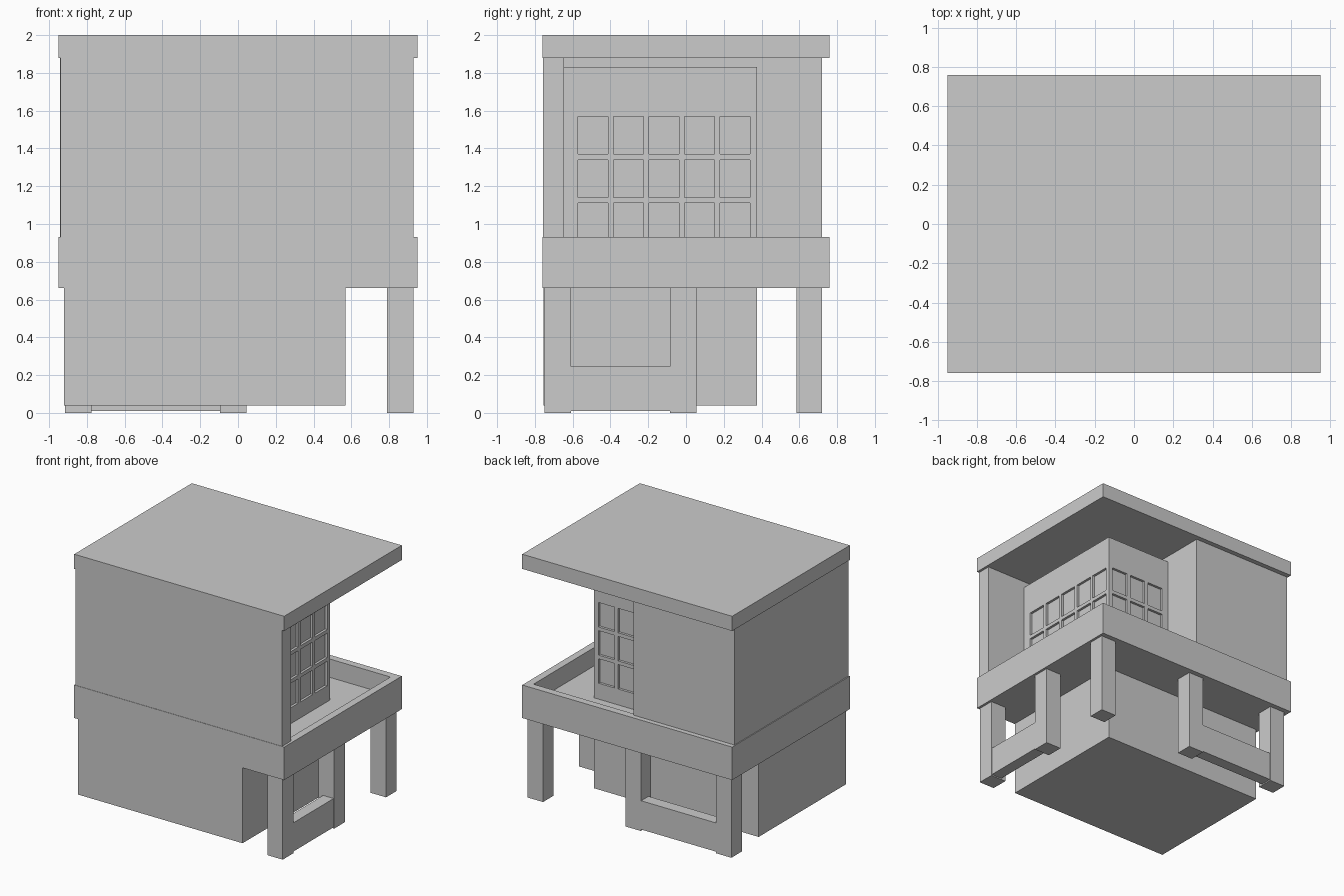
import bpy, bmesh
from mathutils import Vector

if "Cube" in bpy.data.objects:
    bpy.data.objects.remove(bpy.data.objects["Cube"])


def boxes(name, spans):
    """One object made of boxes, each given as (x0, x1, y0, y1, z0, z1)."""
    bm = bmesh.new()
    for x0, x1, y0, y1, z0, z1 in spans:
        verts = bmesh.ops.create_cube(bm, size=1)["verts"]
        size = Vector((x1 - x0, y1 - y0, z1 - z0))
        mid = Vector((x0 + x1, y0 + y1, z0 + z1)) / 2
        for v in verts:
            v.co = Vector([c * s for c, s in zip(v.co, size)]) + mid
    me = bpy.data.meshes.new(name)
    bm.to_mesh(me)
    bm.free()
    ob = bpy.data.objects.new(name, me)
    bpy.context.collection.objects.link(ob)
    return ob


def cut(ob, cutter):
    mod = ob.modifiers.new("cut", 'BOOLEAN')
    mod.operation = 'DIFFERENCE'
    mod.solver = 'EXACT'
    mod.object = cutter
    cutter.hide_render = True
    cutter.hide_set(True)


# Roof slab
boxes("roof", [(-.95, .95, -.76, .76, 1.88, 2.0)])

# Upper storey: front wall and full-height rear wing
boxes("front_wall", [(-.94, .93, -.757, -.645, .70, 1.88)])
boxes("upper_wing", [(-.943, -.03, -.65, .72, .70, 1.88)])

# Glazed corner room with recessed panes on its right and back faces
room = boxes("glazed_room", [(-.04, .57, -.65, .375, .77, 1.83)])
panes = []
for row in range(3):
    z = .91 + .23 * row
    for i in range(5):
        y = .34 - .188 * i
        panes.append((.55, .65, y - .16, y, z, z + .20))
    for i in range(3):
        x = .53 - .178 * i
        panes.append((x - .145, x, .355, .45, z, z + .20))
cut(room, boxes("pane_cutter", panes))

# Balcony slab with parapet
balcony = boxes("balcony", [(-.95, .95, -.76, .76, .66, .93)])
cut(balcony, boxes("balcony_cutter", [(-.89, .89, -.70, .70, .78, 1.1)]))

# Ground storey
boxes("ground_room", [(-.92, .57, -.755, .375, .04, .67)])

# Posts under the balcony
posts = {
    "front_right_post": (.79, .93, -.75, -.61),
    "middle_right_post": (.79, .93, -.085, .055),
    "back_right_post": (.79, .93, .585, .72),
    "middle_back_post": (-.095, .045, .585, .72),
    "back_left_post": (-.915, -.775, .585, .72),
}
for name, (x0, x1, y0, y1) in posts.items():
    boxes(name, [(x0, x1, y0, y1, 0, .67)])

# Low walls between posts
boxes("right_low_wall", [(.83, .925, -.62, -.08, .01, .245)])
boxes("back_low_wall", [(-.78, -.09, .62, .715, .01, .245)])
